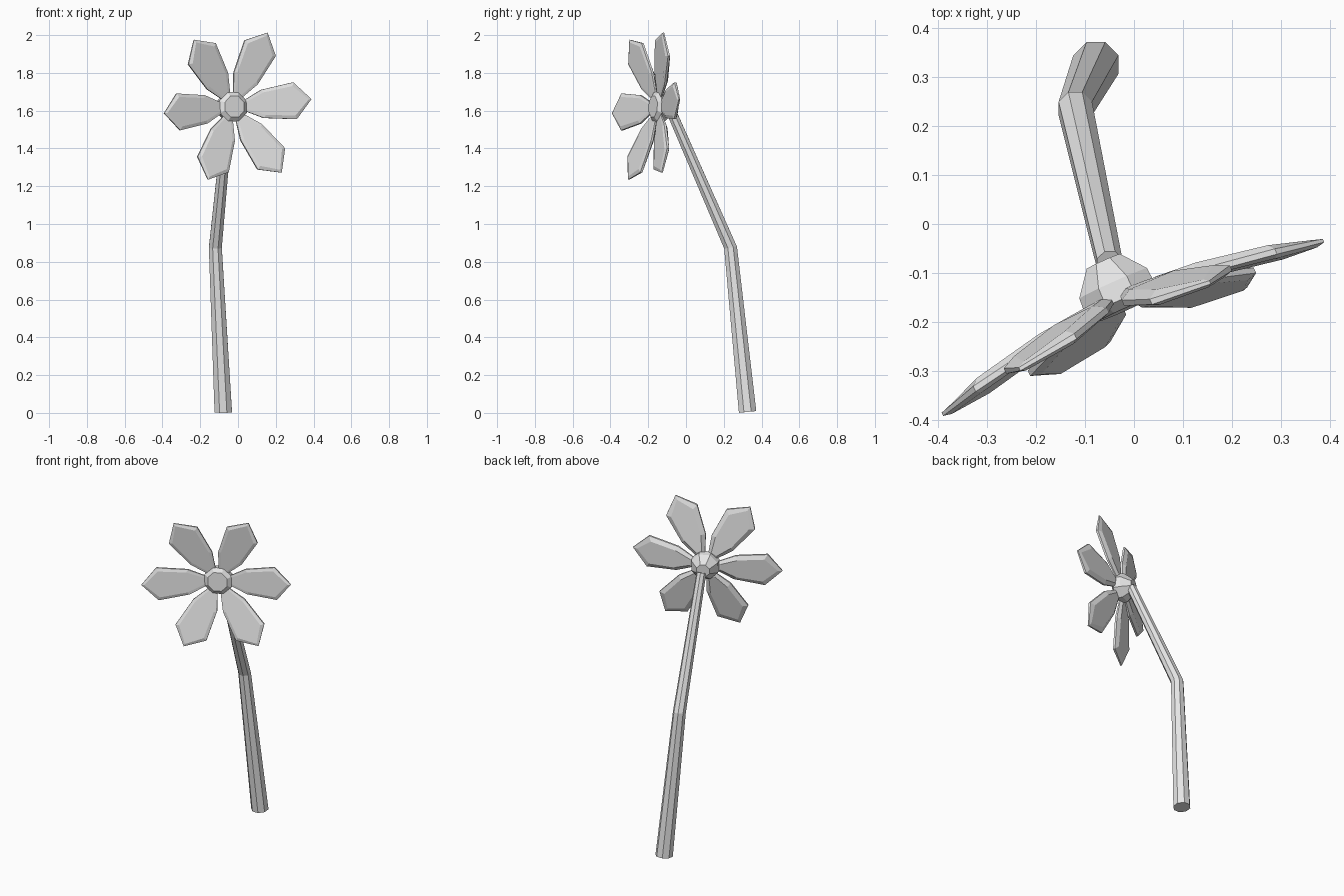
import bpy, bmesh
from math import radians, cos, sin, tau
from mathutils import Vector, Matrix

if "Cube" in bpy.data.objects:
    bpy.data.objects.remove(bpy.data.objects["Cube"])

grey = bpy.data.materials.new("plain grey")
grey.use_nodes = True
grey.diffuse_color = (0.8, 0.8, 0.8, 1)
grey.node_tree.nodes["Principled BSDF"].inputs["Base Color"].default_value = (0.8, 0.8, 0.8, 1)


def loft(name, rings, matrix=Matrix()):
    """Skin a stack of equal rings into a closed, flat-shaded solid."""
    bm = bmesh.new()
    loops = [[bm.verts.new(matrix @ Vector(p)) for p in ring] for ring in rings]
    for a, b in zip(loops, loops[1:]):
        for i in range(len(a)):
            j = (i + 1) % len(a)
            bm.faces.new((a[i], a[j], b[j], b[i]))
    bm.faces.new(loops[0])
    bm.faces.new(loops[-1])
    bmesh.ops.recalc_face_normals(bm, faces=bm.faces)
    mesh = bpy.data.meshes.new(name)
    bm.to_mesh(mesh)
    bm.free()
    mesh.materials.append(grey)
    obj = bpy.data.objects.new(name, mesh)
    bpy.context.collection.objects.link(obj)
    return obj


def octagon(radius, centre=(0, 0, 0), axis=(0, 0, 1)):
    turn = Vector((0, 0, 1)).rotation_difference(Vector(axis))
    return [Vector(centre) + turn @ Vector((radius * cos(a), radius * sin(a), 0))
            for a in (tau * (k + 0.5) / 8 for k in range(8))]


# Bent stem: thick foot, kink, thin neck
loft("stem", [octagon(0.05, (-0.078, 0.326, 0.005), (0, -0.1, 1)),
              octagon(0.037, (-0.12, 0.236, 0.875), (0, -0.15, 1)),
              octagon(0.028, (-0.05, -0.08, 1.6), (0.09, -0.4, 0.9))])

# Flower head frame: local z is the direction the bloom faces
facing = Vector((0.41, -0.91, 0.05)).normalized()
side = Vector((0, 0, 1)).cross(facing).normalized()
up = facing.cross(side)
head = Matrix((side, up, facing)).transposed().to_4x4()
head.translation = (-0.032, -0.145, 1.62)

# Flower centre: bevelled disc tapering back to the stem
profile = [(0.04, -0.075), (0.082, -0.025), (0.085, 0.015), (0.06, 0.033)]
loft("flower_centre", [octagon(r, (0, 0, z)) for r, z in profile], head)

# Petals: (distance along, half width) outline, cupped forward
outline = [(0.06, 0.025), (0.165, 0.075), (0.34, 0.098)]
tip = (0.43, 0)


def petal_ring(scale, lift):
    half = outline + [tip]
    pts = half + [(r, -w) for r, w in reversed(outline)]
    mid = 0.25
    # thickness fades near the base and tip
    return [((mid + (r - mid) * (1 - (1 - scale) * 0.5)), w * scale,
             r * 0.17 + lift * (1 if abs(r - mid) < 0.12 else 0.6)) for r, w in pts]


for k in range(6):
    turn = Matrix.Rotation(radians(5 + 60 * k), 4, "Z")
    loft(f"petal_{k + 1}",
         [petal_ring(0.72, -0.02), petal_ring(1, -0.006),
          petal_ring(1, 0.006), petal_ring(0.8, 0.012)], head @ turn)
